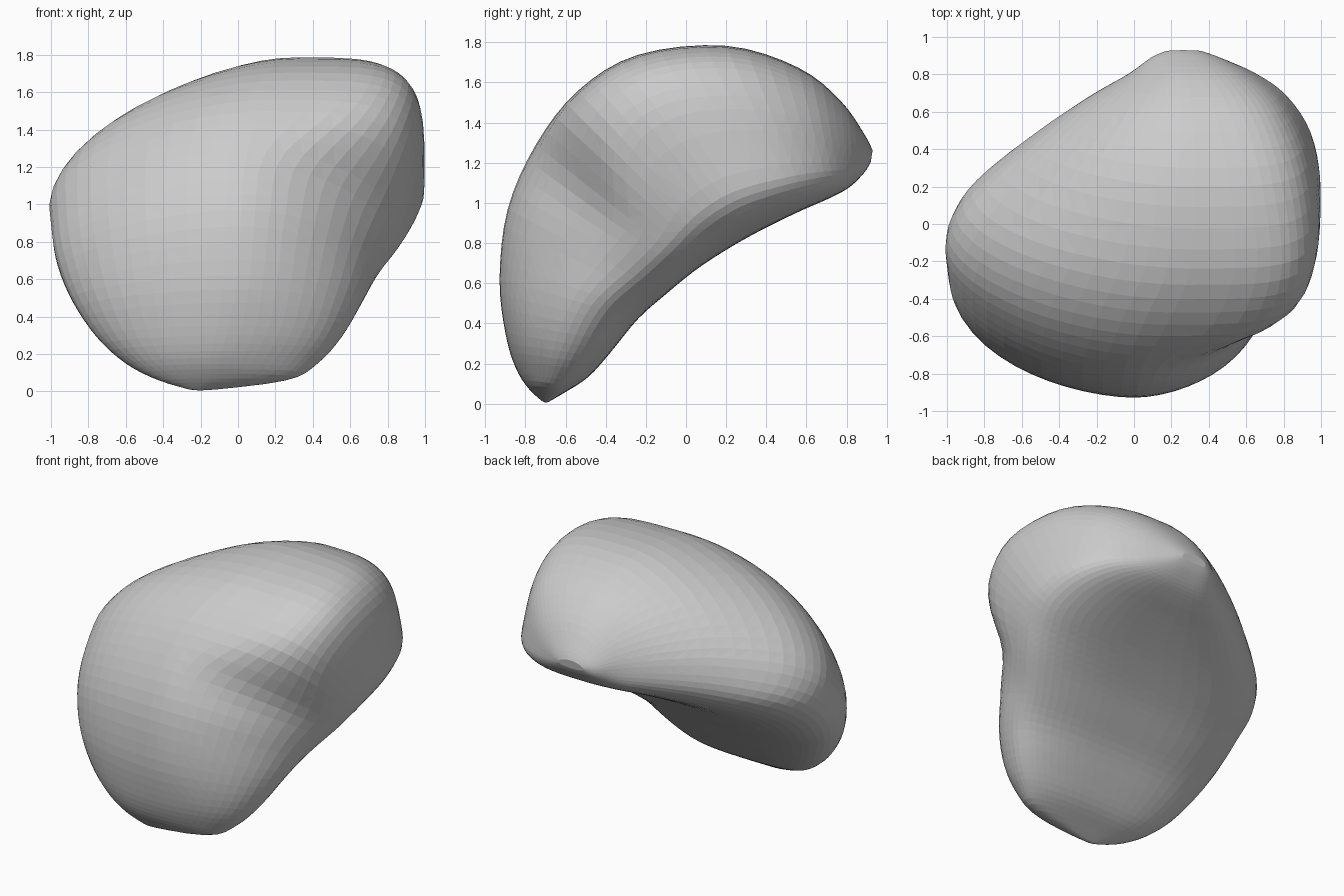
import bpy
import bmesh
from math import sin, cos, tau
from mathutils import Vector

default_cube = bpy.data.objects.get("Cube")
if default_cube:
    bpy.data.objects.remove(default_cube, do_unlink=True)

RIGHT_RIM = 0.4    # where the right rim sits between inner and outer skin
HOLLOW = 0.065     # how far the underside is scooped in
SEGMENTS = 52
STEPS = 4

# Stations along the curved body, from the bottom tip to the back end:
# outer y, outer z, inner y, inner z, x low, x middle, x high,
# left rim position, left outer roundness
stations = [Vector(row) for row in (
    (-.70, 0, -.70, 0, -.22, -.22, -.22, .4, 2),
    (-.78, .07, -.60, .05, -.42, -.12, .26, .45, 2),
    (-.85, .18, -.46, .13, -.6, -.1, .43, .45, 2),
    (-.90, .35, -.33, .26, -.76, -.05, .56, .42, 2),
    (-.93, .62, -.19, .41, -.89, 0, .67, .38, 1.8),
    (-.89, .97, -.04, .52, -.97, .02, .76, .3, 1.8),
    (-.75, 1.29, .1, .62, -1, .05, .87, .28, 2),
    (-.54, 1.56, .25, .71, -1, .15, .96, .31, 4.2),
    (-.24, 1.74, .41, .8, -.87, .28, 1, .32, 4.5),
    (.2, 1.785, .59, .9, -.55, .3, .95, .3, 4),
    (.56, 1.675, .73, .98, -.25, .3, .82, .3, 3.5),
    (.77, 1.51, .82, 1.05, -.03, .28, .65, .3, 3),
    (.89, 1.34, .89, 1.14, .09, .27, .46, .35, 2.4),
    (.93, 1.26, .92, 1.2, .17, .26, .36, .4, 2),
)]


def blend(a, b, c, d, t):
    """Smooth curve through b and c."""
    return (b * 2 + (c - a) * t + (a * 2 - b * 5 + c * 4 - d) * t ** 2
            + (b * 3 - a - c * 3 + d) * t ** 3) / 2


def section(station):
    """Closed rounded ring spanning the outer and inner skin."""
    yo, zo, yi, zi, low, mid, high, left_rim, roundness = station
    outer, inner = Vector((0, yo, zo)), Vector((0, yi, zi))
    ring = []
    for k in range(SEGMENTS):
        angle = tau * k / SEGMENTS
        c, s = cos(angle), sin(angle)
        on_left = c > 0
        rim = left_rim if on_left else RIGHT_RIM
        if s < 0:
            power = 2.3 if on_left else 2.6
        else:
            power = roundness if on_left else 1.72
        across = abs(c) ** (2 / power)
        rise = abs(s) ** (2 / power)
        x = mid + across * (high - mid if on_left else low - mid)
        if s < 0:
            height = rim * (1 - rise) + HOLLOW * (1 - across ** 2)
        else:
            height = rim + (1 - rim) * rise
        point = inner.lerp(outer, height)
        ring.append((x, point.y, point.z))
    return ring


# Sample the stations smoothly
path = [stations[0]] + stations + [stations[-1]]
samples = []
for i in range(len(stations) - 1):
    samples += [blend(*path[i:i + 4], step / STEPS) for step in range(STEPS)]
samples.append(stations[-1])

# Skin the rings into one closed body
bm = bmesh.new()
rings = [[bm.verts.new(p) for p in section(s)] for s in samples]
for below, above in zip(rings, rings[1:]):
    for k in range(SEGMENTS):
        n = (k + 1) % SEGMENTS
        bm.faces.new((below[k], below[n], above[n], above[k]))
bm.faces.new(rings[-1])
bmesh.ops.remove_doubles(bm, verts=bm.verts, dist=0.002)
bmesh.ops.smooth_vert(bm, verts=bm.verts, factor=0.5,
                      use_axis_x=True, use_axis_y=True, use_axis_z=True)
bmesh.ops.recalc_face_normals(bm, faces=bm.faces)
bmesh.ops.triangulate(bm, faces=bm.faces)

mesh = bpy.data.meshes.new("curved_body")
bm.to_mesh(mesh)
bm.free()
body = bpy.data.objects.new("curved_body", mesh)
bpy.context.collection.objects.link(body)

# Plain grey surface
grey = bpy.data.materials.new("plain_grey")
grey.use_nodes = True
colour = (0.6, 0.6, 0.6, 1)
grey.diffuse_color = colour
grey.node_tree.nodes["Principled BSDF"].inputs["Base Color"].default_value = colour
mesh.materials.append(grey)
